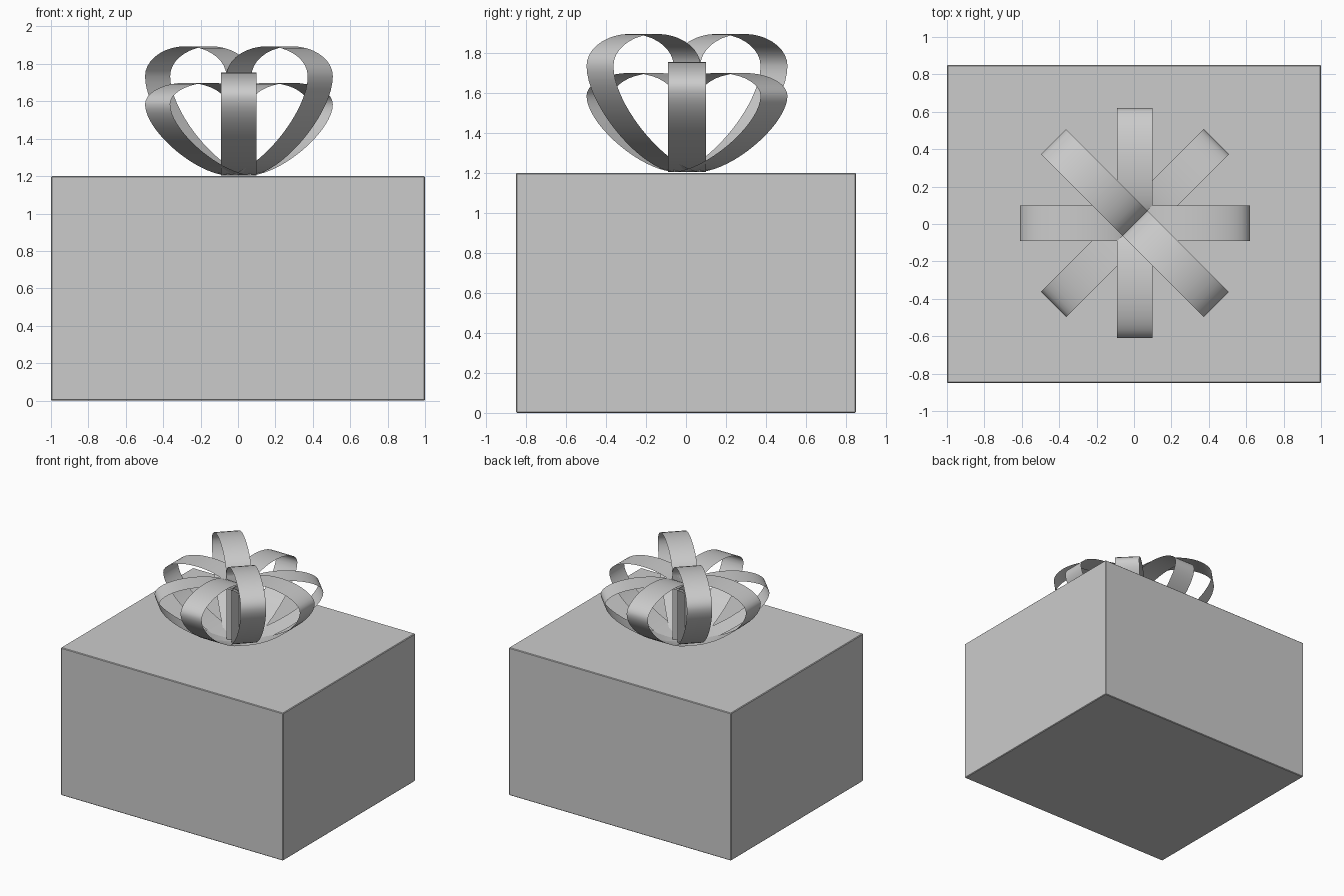
import bpy, bmesh, math
from mathutils import Vector, Matrix
from mathutils.geometry import interpolate_bezier

if "Cube" in bpy.data.objects:
    bpy.data.objects.remove(bpy.data.objects["Cube"], do_unlink=True)

BOX = (2.0, 1.7, 1.2)
RIBBON_WIDTH = 0.19
REACH, SHOULDER, PEAK = 0.615, 0.53, 0.69

grey = bpy.data.materials.new("plain grey")
grey.use_nodes = True
grey.diffuse_color = (0.6, 0.6, 0.6, 1)
grey.node_tree.nodes["Principled BSDF"].inputs["Base Color"].default_value = grey.diffuse_color


def add_object(name, bm):
    mesh = bpy.data.meshes.new(name)
    bm.to_mesh(mesh)
    bm.free()
    mesh.materials.append(grey)
    obj = bpy.data.objects.new(name, mesh)
    bpy.context.collection.objects.link(obj)
    return obj


# Gift box with very slightly softened edges
bm = bmesh.new()
bmesh.ops.create_cube(bm, size=1)
bmesh.ops.scale(bm, vec=BOX, verts=bm.verts)
bmesh.ops.translate(bm, vec=(0, 0, BOX[2] / 2), verts=bm.verts)
bmesh.ops.bevel(bm, geom=bm.edges[:], offset=0.005, segments=1, affect='EDGES')
add_object("gift_box", bm)


def loop_profile():
    """Side outline of a bow loop: sweeping out, over the top and back down."""
    mid, k = REACH / 2, 0.55
    rise = SHOULDER + k * (PEAK - SHOULDER)
    segments = [
        ((0, 0), (0.25, 0.02), (REACH, 0.34), (REACH, SHOULDER), 18),
        ((REACH, SHOULDER), (REACH, rise), (mid * (1 + k), PEAK), (mid, PEAK), 10),
        ((mid, PEAK), (mid * (1 - k), PEAK), (0, rise), (0, SHOULDER), 10),
        ((0, SHOULDER), (0, 0.35), (0, 0.18), (0, 0), 6),
    ]
    points = []
    for a, b, c, d, count in segments:
        piece = interpolate_bezier(*(Vector((x, 0, z)) for x, z in (a, b, c, d)), count)
        points += piece if not points else piece[1:]
    return points


def ribbon_loop(name, angle, height):
    """Paper-thin ribbon following the profile, turned around the bow centre."""
    bm = bmesh.new()
    side = Vector((0, RIBBON_WIDTH / 2, 0))
    turn = Matrix.Translation((0.005, 0.005, BOX[2] + 0.004)) @ Matrix.Rotation(angle, 4, 'Z')
    rows = []
    for p in loop_profile():
        p = Vector((p.x, 0, p.z * height / PEAK))
        rows.append([bm.verts.new(turn @ (p + s)) for s in (-side, side)])
    for (a, b), (c, d) in zip(rows, rows[1:]):
        bm.faces.new((a, b, d, c)).smooth = True
    # Outer side of the ribbon carries the normals
    bm.normal_update()
    top = max(bm.faces, key=lambda f: f.calc_center_median().z)
    if top.normal.z < 0:
        bmesh.ops.reverse_faces(bm, faces=bm.faces[:])
    add_object(name, bm)


# Bow: straight loops, one low diagonal pair and one tall diagonal pair
for name, first, step, count, height in (
        ("straight_bow_loop", 0, 90, 4, 0.55),
        ("low_bow_loop", 45, 180, 2, 0.495),
        ("tall_bow_loop", 135, 180, 2, PEAK)):
    for i in range(count):
        ribbon_loop(f"{name}_{i + 1}", math.radians(first + step * i), height)
